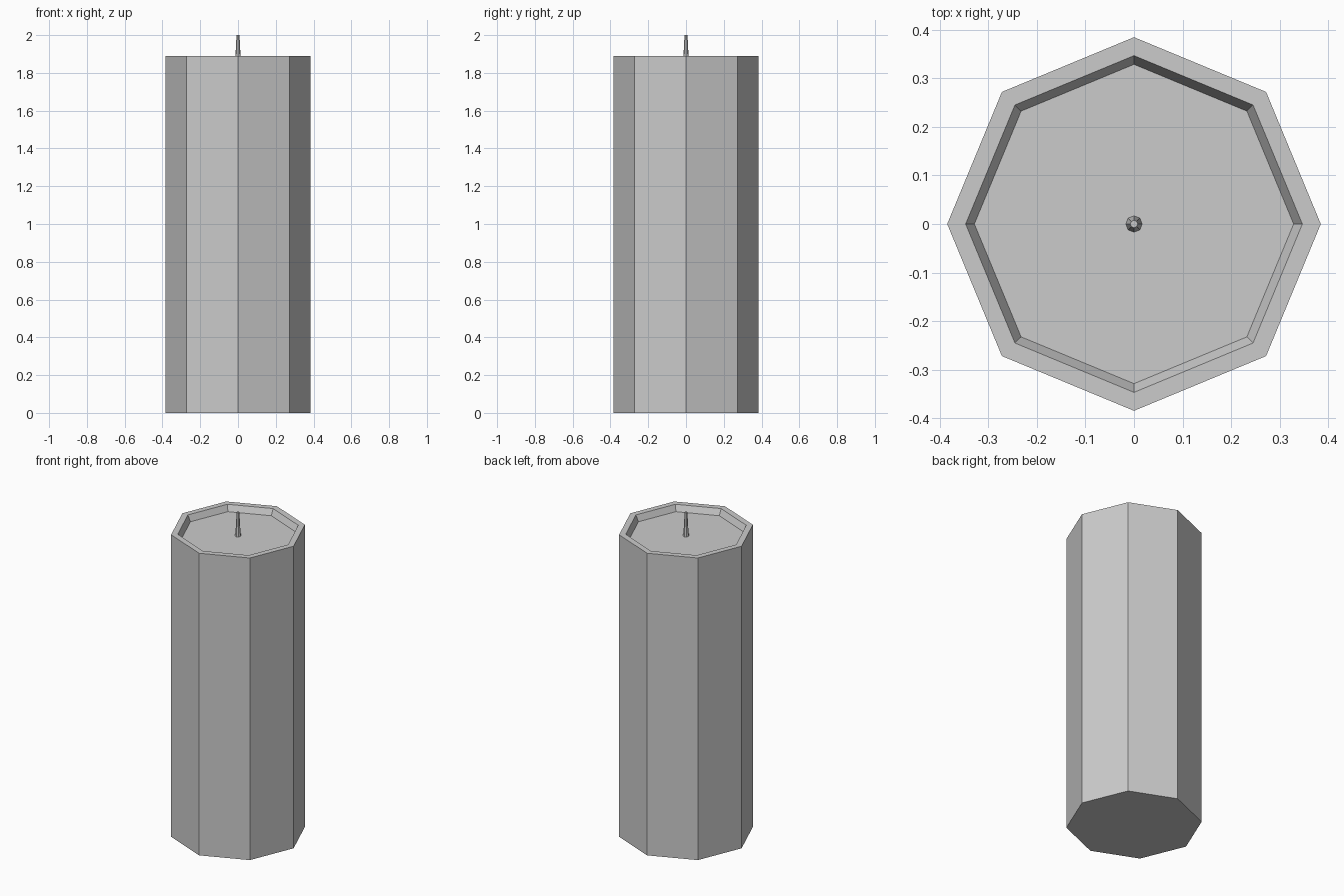
import bpy, bmesh
from math import cos, sin, tau

if "Cube" in bpy.data.objects:
    bpy.data.objects.remove(bpy.data.objects["Cube"])


def lathe(name, profile, sides):
    """Flat-faced solid from (radius, z) rings, capped at both ends."""
    bm = bmesh.new()
    rings = [[bm.verts.new((r * cos(tau * i / sides), r * sin(tau * i / sides), z))
              for i in range(sides)] for r, z in profile]
    for a, b in zip(rings, rings[1:]):
        for i in range(sides):
            j = (i + 1) % sides
            bm.faces.new((a[i], a[j], b[j], b[i]))
    bm.faces.new(rings[0][::-1])
    bm.faces.new(rings[-1])
    mesh = bpy.data.meshes.new(name)
    bm.to_mesh(mesh)
    bm.free()
    obj = bpy.data.objects.new(name, mesh)
    bpy.context.collection.objects.link(obj)
    return obj


# Octagonal wax body with a shallow recessed top
lathe("candle_body", [(0.385, 0), (0.385, 1.89), (0.347, 1.89), (0.329, 1.852)], 8)

# Thin tapered wick standing in the recess
lathe("wick", [(0.017, 1.852), (0.013, 1.90), (0.008, 2.0)], 8)
